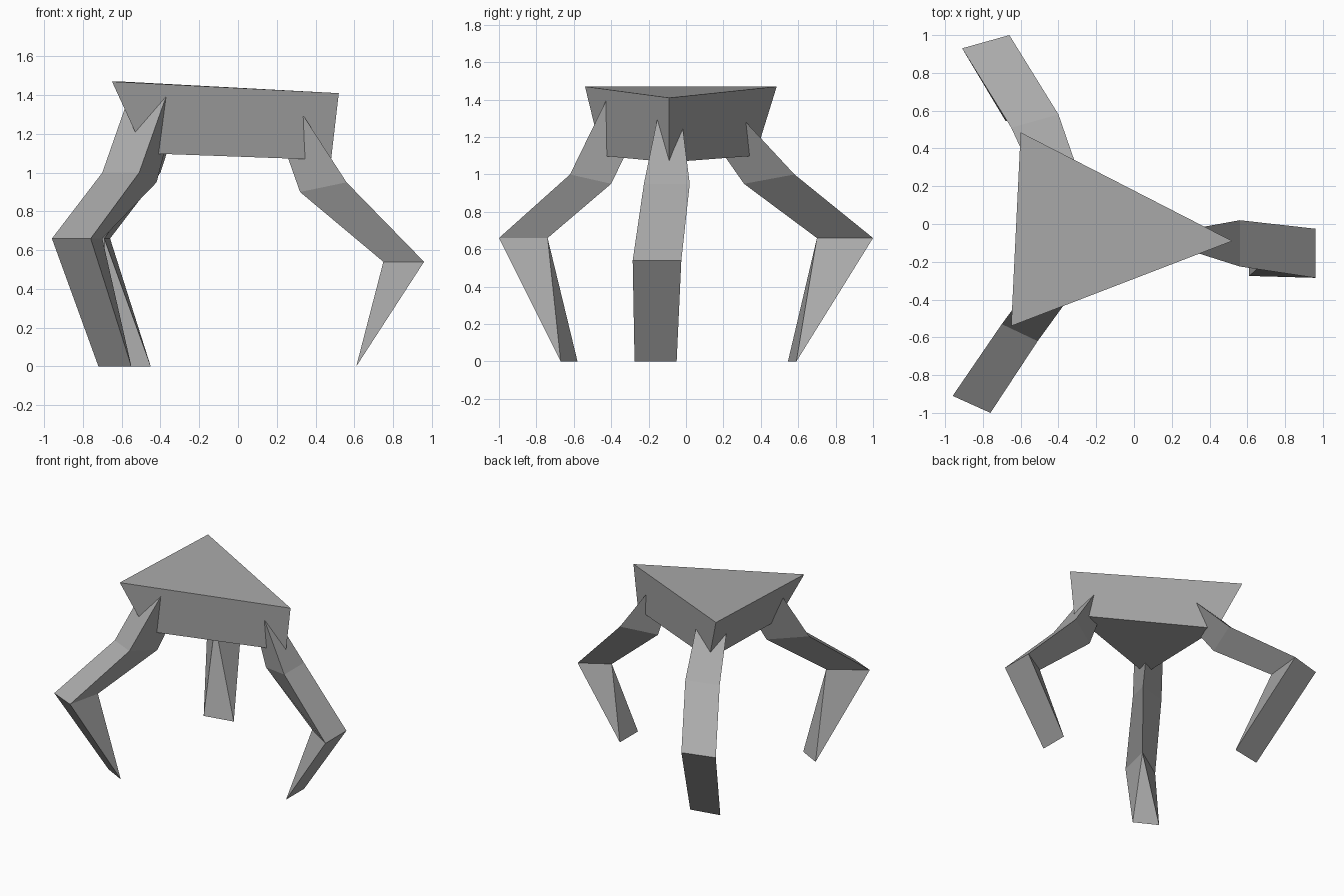
import bpy
import bmesh

default_cube = bpy.data.objects.get("Cube")
if default_cube:
    bpy.data.objects.remove(default_cube, do_unlink=True)

# One plain grey for the whole model
grey = bpy.data.materials.new("stone grey")
grey.use_nodes = True
colour = (0.4, 0.4, 0.4, 1)
grey.diffuse_color = colour
grey.node_tree.nodes["Principled BSDF"].inputs["Base Color"].default_value = colour


def bridge(bm, upper, lower):
    """Join two triangular rings with three side faces."""
    for i in range(3):
        j = (i + 1) % 3
        bm.faces.new((upper[i], upper[j], lower[j], lower[i]))


def finish(bm, name):
    """Turn the mesh into a flat-shaded grey object."""
    bmesh.ops.recalc_face_normals(bm, faces=bm.faces)
    mesh = bpy.data.meshes.new(name)
    bm.to_mesh(mesh)
    bm.free()
    mesh.materials.append(grey)
    obj = bpy.data.objects.new(name, mesh)
    bpy.context.collection.objects.link(obj)
    return obj


def build_body(name, top, bottom):
    """Tapered triangular slab."""
    bm = bmesh.new()
    upper, lower = ([bm.verts.new(p) for p in ring] for ring in (top, bottom))
    bridge(bm, upper, lower)
    bm.faces.new(upper)
    bm.faces.new(lower)
    return finish(bm, name)


def build_leg(name, hip, shoulder, knee, foot):
    """Three-sided bent leg; each ring is outer, outer, inner ridge.
    The shin closes to a straight chisel edge at the ground."""
    bm = bmesh.new()
    rings = [[bm.verts.new(p) for p in ring] for ring in (hip, shoulder, knee)]
    bm.faces.new(rings[0])
    for upper, lower in zip(rings, rings[1:]):
        bridge(bm, upper, lower)
    a, b, ridge = rings[-1]
    toe_a, toe_b = (bm.verts.new((x, y, 0)) for x, y in foot)
    bm.faces.new((a, b, toe_b, toe_a))
    bm.faces.new((a, toe_a, ridge))
    bm.faces.new((b, ridge, toe_b))
    bm.faces.new((ridge, toe_a, toe_b))
    return finish(bm, name)


# Body slab, dipping slightly towards its left corner
build_body(
    "body",
    top=[(-.65, -.54, 1.47), (-.6, .485, 1.47), (.52, -.09, 1.41)],
    bottom=[(-.48, -.45, 1.1), (-.46, .37, 1.1), (.48, -.09, 1.065)],
)

# Legs rooted inside the three body corners
build_leg(
    "front_leg",
    hip=[(-.56, -.34, 1.4), (-.365, -.42, 1.41), (-.33, -.23, 1.3)],
    shoulder=[(-.7, -.53, 1), (-.51, -.62, 1), (-.42, -.4, .95)],
    knee=[(-.96, -.91, .66), (-.76, -1, .66), (-.7, -.74, .66)],
    foot=[(-.72, -.58), (-.55, -.67)],
)
build_leg(
    "back_leg",
    hip=[(-.53, .25, 1.3), (-.31, .32, 1.28), (-.42, .1, 1.25)],
    shoulder=[(-.65, .51, 1), (-.4, .58, 1), (-.48, .31, .95)],
    knee=[(-.91, .93, .66), (-.66, 1, .66), (-.69, .7, .66)],
    foot=[(-.68, .545), (-.45, .59)],
)
build_leg(
    "left_leg",
    hip=[(.34, -.155, 1.29), (.34, -.02, 1.27), (.2, -.09, 1.24)],
    shoulder=[(.56, -.225, .95), (.56, .02, .95), (.32, -.11, .9)],
    knee=[(.96, -.285, .54), (.96, -.025, .54), (.75, -.15, .54)],
    foot=[(.61, -.275), (.61, -.05)],
)
